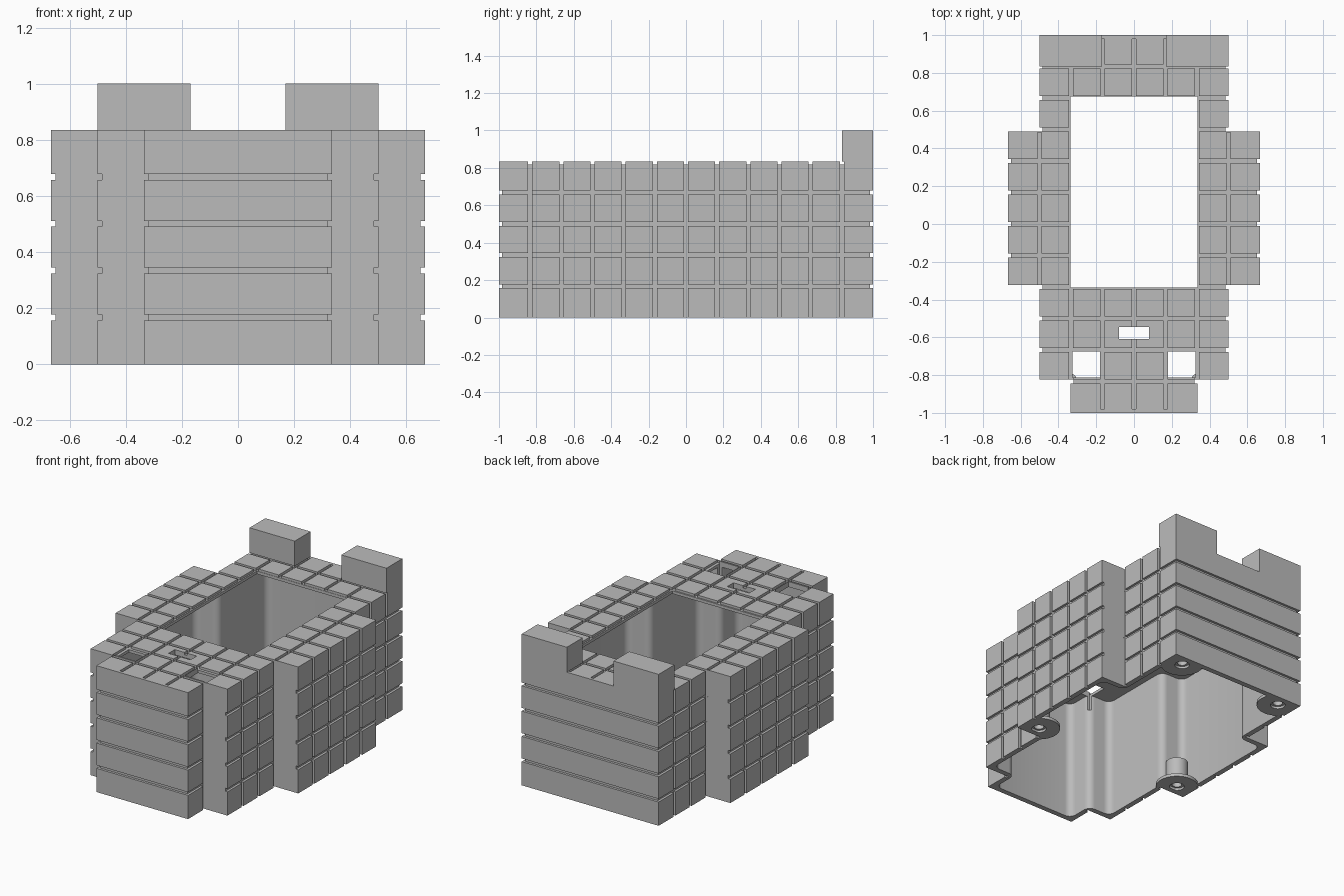
import bpy, bmesh
from mathutils import Matrix, Vector

cube = bpy.data.objects.get("Cube")
if cube:
    bpy.data.objects.remove(cube, do_unlink=True)

grey = bpy.data.materials.new("plain grey")
grey.use_nodes = True
grey.diffuse_color = (0.5, 0.5, 0.5, 1)
grey.node_tree.nodes["Principled BSDF"].inputs["Base Color"].default_value = (0.5, 0.5, 0.5, 1)

TOP = 0.835            # height of the main block
CELL = 1 / 6           # tile pitch
GAP = 0.0105           # half the groove width
DEPTH = 0.016          # groove depth
WALL = 0.035
# (half width, front y, back y) of each stepped section
SECTIONS = [(0.335, -1, -0.824), (0.5, -0.824, -0.324),
            (0.667, -0.324, 0.49), (0.5, 0.49, 1)]


def finish(name, bm):
    bmesh.ops.recalc_face_normals(bm, faces=bm.faces)
    mesh = bpy.data.meshes.new(name)
    bm.to_mesh(mesh)
    bm.free()
    mesh.materials.append(grey)
    obj = bpy.data.objects.new(name, mesh)
    bpy.context.scene.collection.objects.link(obj)
    return obj


def boxes(name, bounds):
    bm = bmesh.new()
    for x0, x1, y0, y1, z0, z1 in bounds:
        lo, hi = Vector((x0, y0, z0)), Vector((x1, y1, z1))
        place = Matrix.Translation((lo + hi) / 2) @ Matrix.Diagonal((hi - lo).to_4d())
        bmesh.ops.create_cube(bm, size=1, matrix=place)
    return finish(name, bm)


def cylinder(name, x, y, z0, z1, radius):
    bm = bmesh.new()
    bmesh.ops.create_cone(bm, cap_ends=True, segments=32, radius1=radius, radius2=radius,
                          depth=z1 - z0, matrix=Matrix.Translation((x, y, (z0 + z1) / 2)))
    return finish(name, bm)


def plan_prism(name, inset, z0, z1, fillet=0):
    """Stepped floor plan, pulled in by inset and extruded."""
    half = []
    for i, (w, front, back) in enumerate(SECTIONS):
        f = front + inset if i < 3 else front - inset
        b = back + inset if i < 2 else back - inset
        half += [(w - inset, f), (w - inset, b)]
    plan = half + [(-x, y) for x, y in reversed(half)]
    bm = bmesh.new()
    face = bm.faces.new([bm.verts.new((x, y, z0)) for x, y in plan])
    new = bmesh.ops.extrude_face_region(bm, geom=[face])["geom"]
    bmesh.ops.translate(bm, vec=(0, 0, z1 - z0),
                        verts=[v for v in new if isinstance(v, bmesh.types.BMVert)])
    if fillet:
        upright = [e for e in bm.edges if abs(e.verts[0].co.z - e.verts[1].co.z) > 0.01]
        bmesh.ops.bevel(bm, geom=upright, offset=fillet, segments=5, profile=0.5,
                        affect='EDGES')
    return finish(name, bm)


def boolean(obj, cutter, operation='DIFFERENCE'):
    mod = obj.modifiers.new("cut", 'BOOLEAN')
    mod.object, mod.operation = cutter, operation
    mod.solver, mod.use_self = 'EXACT', True
    bpy.context.view_layer.objects.active = obj
    bpy.ops.object.modifier_apply(modifier=mod.name)
    bpy.data.objects.remove(cutter, do_unlink=True)


def half_width(y):
    return next(w for w, front, back in SECTIONS if front - 0.02 < y < back - 0.005)


# Hollow stepped shell
body = plan_prism("block_body", 0, 0, TOP)
boolean(body, plan_prism("cavity", WALL, -0.1, TOP - 0.035, 0.045))

# Large opening, two square holes and the centre slot in the top
boolean(body, boxes("top_holes", [
    (-0.335, 0.335, -0.335, 0.675, 0.7, 0.9),
    (-0.08, 0.08, -0.61, -0.545, 0.7, 0.9),
    (-0.325, -0.18, -0.812, -0.675, 0.7, 0.9),
    (0.18, 0.325, -0.812, -0.675, 0.7, 0.9)]))

# Horizontal grooves on the front, back and sides
rings = []
for k in range(1, 5):
    z0, z1 = k * TOP / 5 - GAP, k * TOP / 5 + GAP
    rings.append((-0.34, 0.34, -1.01, -1 + DEPTH, z0, z1))
    rings.append((-0.51, 0.51, 1 - DEPTH, 1.01, z0, z1))
    for i, (w, front, back) in enumerate(SECTIONS):
        start = front - 0.005 if i < 3 else front - 0.001
        end = back + 0.005 if i > 1 else back + 0.001
        for s in (-1, 1):
            xs = sorted((s * (w - DEPTH), s * (w + 0.004)))
            rings.append((*xs, start, end, z0, z1))
boolean(body, boxes("ring_grooves", rings))

# Upright grooves on the sides, carried across the top
slots = []
for k in range(-5, 6):
    y = k * CELL
    w = half_width(y)
    for s in (-1, 1):
        xs = sorted((s * (w - DEPTH), s * (w + 0.004)))
        slots.append((*xs, y - GAP, y + GAP, -0.01, TOP + 0.01))
    slots.append((-w - 0.003, w + 0.003, y - GAP, y + GAP, TOP - DEPTH, TOP + 0.02))
boolean(body, boxes("side_grooves", slots))

# Front-to-back grooves on the top
spans = {0: (-0.98, 0.98), 1: (-0.98, 0.98), 2: (-0.82, 0.83), 3: (-0.32, 0.485)}
lanes = []
for k in range(-3, 4):
    y0, y1 = spans[abs(k)]
    lanes.append((k * CELL - GAP, k * CELL + GAP, y0, y1, TOP - DEPTH, TOP + 0.03))
boolean(body, boxes("top_grooves", lanes))

for side, s in (("left", 1), ("right", -1)):
    # Raised tabs at the back corners
    xs = sorted((s * 0.17, s * 0.5))
    boxes(side + "_back_tab", [(*xs, 0.835, 1, TOP, 1)])
    # Screw posts with base pads and stepped holes
    for end, x, y in (("front", 0.555, -0.25), ("back", 0.385, 0.92)):
        post = cylinder(f"{side}_{end}_screw_post", s * x, y, 0, 0.17, 0.068)
        boolean(post, cylinder("pad", s * x, y, 0, 0.02, 0.13), 'UNION')
        boolean(post, plan_prism("clip", 0.02, -0.1, 0.5), 'INTERSECT')
        boolean(post, cylinder("bore", s * x, y, -0.1, 0.14, 0.03))
        boolean(post, cylinder("recess", s * x, y, -0.1, 0.015, 0.045))

# Smooth rounds, crisp corners
for obj in bpy.context.scene.objects:
    if obj.type == 'MESH':
        bpy.ops.object.select_all(action='DESELECT')
        obj.select_set(True)
        bpy.context.view_layer.objects.active = obj
        bpy.ops.object.shade_smooth_by_angle(angle=0.5)
